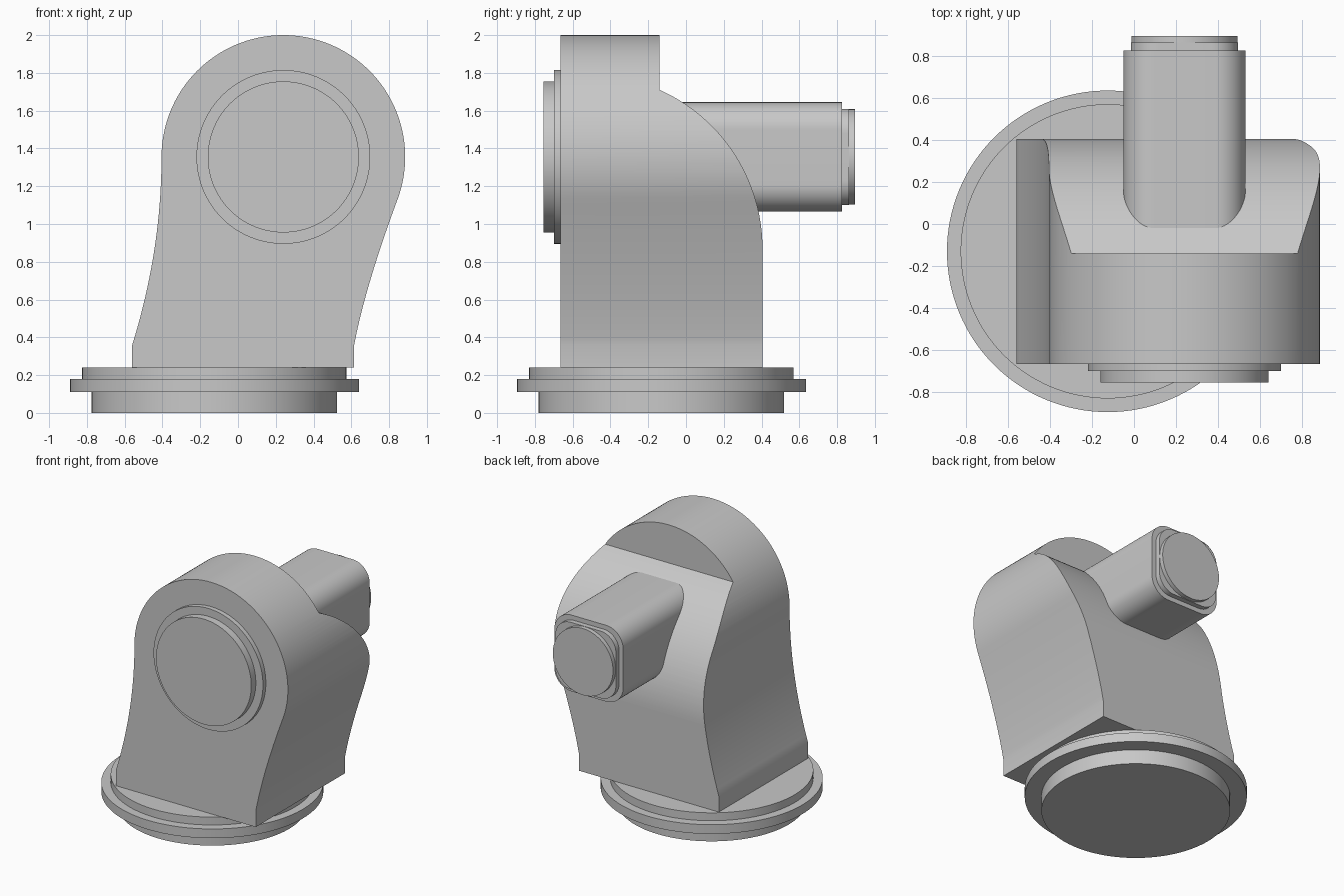
import bpy, bmesh
from math import sin, cos, pi, radians
from mathutils import Vector

cube = bpy.data.objects.get("Cube")
if cube:
    bpy.data.objects.remove(cube, do_unlink=True)

grey = bpy.data.materials.new("light_grey")
grey.use_nodes = True
grey.diffuse_color = (0.58, 0.58, 0.58, 1)
grey.node_tree.nodes["Principled BSDF"].inputs["Base Color"].default_value = (0.58, 0.58, 0.58, 1)


def arc(cx, cy, r, a0, a1, n):
    """Points along an arc, angles in degrees."""
    angles = [radians(a0 + (a1 - a0) * i / n) for i in range(n + 1)]
    return [(cx + r * cos(a), cy + r * sin(a)) for a in angles]


def circle(cx, cy, r, n=128):
    return arc(cx, cy, r, 0, 360, n)[:-1]


def rounded_square(cx, cy, half, r):
    pts = []
    for q in range(4):
        a = radians(45 + 90 * q)
        sx, sy = (1 if cos(a) > 0 else -1), (1 if sin(a) > 0 else -1)
        pts += arc(cx + sx * (half - r), cy + sy * (half - r), r, 90 * q, 90 * q + 90, 16)
    return pts


def bezier(p0, p1, p2, n=20):
    p0, p1, p2 = Vector(p0), Vector(p1), Vector(p2)
    return [tuple(p0 * (1 - t) ** 2 + p1 * 2 * t * (1 - t) + p2 * t * t)
            for t in (i / n for i in range(n + 1))]


def smooth(ob):
    bpy.ops.object.select_all(action='DESELECT')
    ob.select_set(True)
    bpy.context.view_layer.objects.active = ob
    bpy.ops.object.shade_smooth_by_angle(angle=radians(20))


def prism(name, outline, lo, hi, axis):
    """Extrude a 2D outline between lo and hi along the given axis."""
    place = {'x': lambda u, v, w: (w, u, v),
             'y': lambda u, v, w: (u, w, v),
             'z': lambda u, v, w: (u, v, w)}[axis]
    bm = bmesh.new()
    rings = [[bm.verts.new(place(u, v, w)) for u, v in outline] for w in (lo, hi)]
    for ring in rings:
        bm.faces.new(ring)
    n = len(outline)
    for i in range(n):
        j = (i + 1) % n
        bm.faces.new((rings[0][i], rings[0][j], rings[1][j], rings[1][i]))
    bmesh.ops.recalc_face_normals(bm, faces=bm.faces)
    mesh = bpy.data.meshes.new(name)
    bm.to_mesh(mesh)
    bm.free()
    mesh.materials.append(grey)
    ob = bpy.data.objects.new(name, mesh)
    bpy.context.collection.objects.link(ob)
    smooth(ob)
    return ob


# Stepped round base
BX, BY = -0.125, -0.13
for name, r, lo, hi in (("base_foot", 0.65, 0, 0.11),
                        ("base_flange", 0.765, 0.11, 0.18),
                        ("base_collar", 0.70, 0.18, 0.24)):
    prism(name, circle(BX, BY, r), lo, hi, 'z')

# Housing: front outline with a round head and flared foot
HX, HZ = 0.24, 1.355
outline = [(-0.56, 0.24), (0.615, 0.24)]
outline += bezier((0.615, 0.36), (0.675, 0.675), (0.846, 1.134))
outline += arc(HX, HZ, 0.645, -20, 180, 80)[1:]
outline += bezier((-0.405, HZ), (-0.405, 0.86), (-0.56, 0.36))[1:]
housing = prism("housing", outline, -0.665, 0.405, 'y')

# Rounded shoulder cut out of the back of the housing
shoulder = arc(-0.515, 0.87, 0.92, 0, 65.95, 40)
cutter = prism("shoulder_cutter", shoulder + [(-0.14, 2.2), (0.6, 2.2), (0.6, 0.87)], -1.2, 1.2, 'x')
cutter.hide_render = True
cut = housing.modifiers.new("shoulder_cut", 'BOOLEAN')
cut.operation = 'DIFFERENCE'
cut.solver = 'EXACT'
cut.object = cutter
bpy.context.view_layer.objects.active = housing
bpy.ops.object.modifier_apply(modifier=cut.name)
bpy.data.objects.remove(cutter, do_unlink=True)
smooth(housing)

# Round cover on the front
prism("cover_ring", circle(HX, HZ, 0.46), -0.70, -0.665, 'y')
prism("cover_disc", circle(HX, HZ, 0.40), -0.755, -0.70, 'y')

# Motor projecting from the back
prism("motor_body", rounded_square(HX, HZ, 0.29, 0.145), -0.2, 0.825, 'y')
prism("motor_step", rounded_square(HX, HZ, 0.255, 0.13), 0.825, 0.863, 'y')
prism("motor_cap", circle(HX, HZ, 0.253), 0.863, 0.895, 'y')
